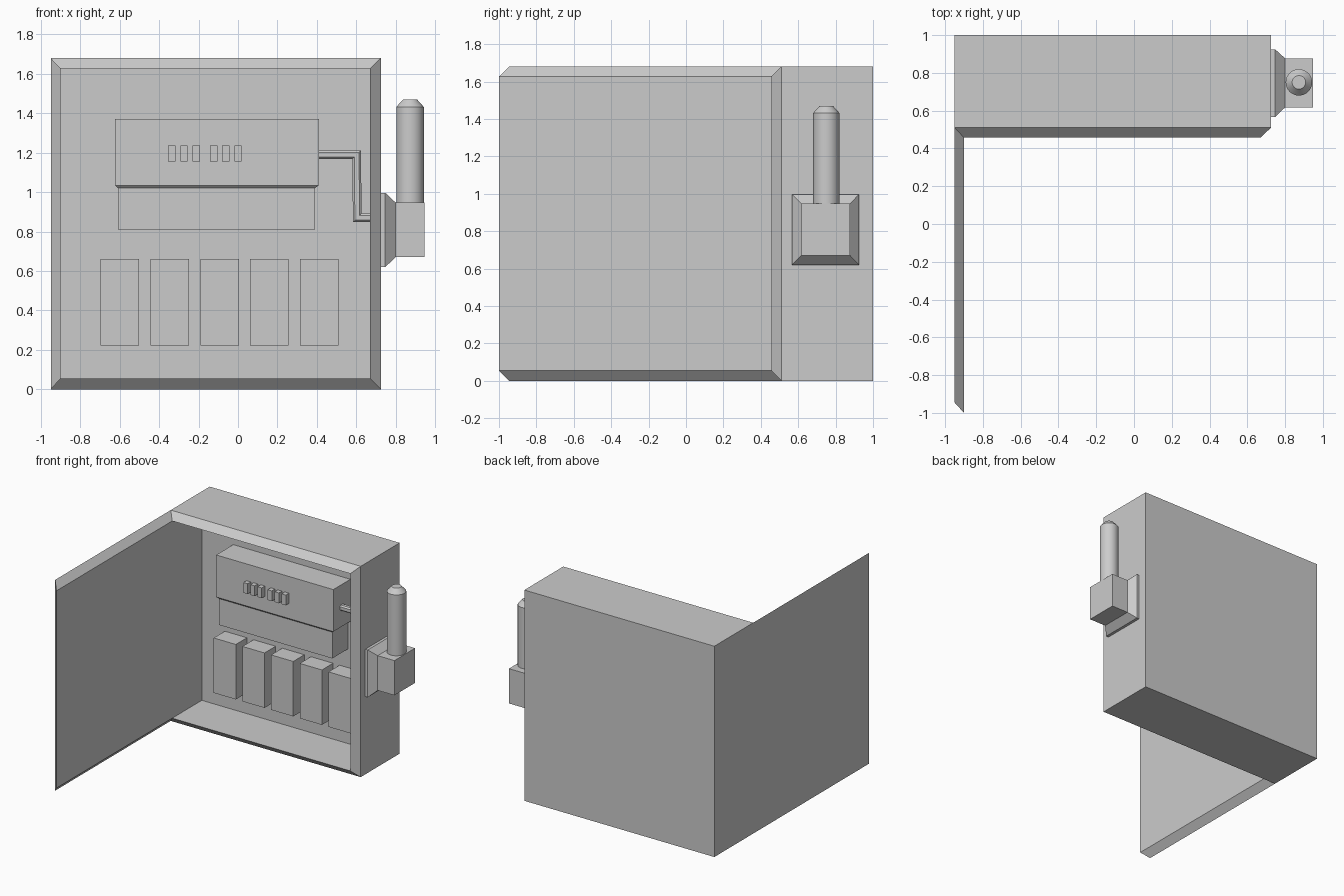
import bpy, bmesh, math
from mathutils import Vector

if "Cube" in bpy.data.objects:
    bpy.data.objects.remove(bpy.data.objects["Cube"])

BACK = 0.83  # inner back panel


def finish(name, bm):
    bmesh.ops.recalc_face_normals(bm, faces=bm.faces[:])
    me = bpy.data.meshes.new(name)
    bm.to_mesh(me)
    bm.free()
    ob = bpy.data.objects.new(name, me)
    bpy.context.collection.objects.link(ob)
    return ob


def skin(name, rings):
    """Bridge closed rings of points and cap both ends."""
    bm = bmesh.new()
    vs = [[bm.verts.new(p) for p in r] for r in rings]
    n = len(rings[0])
    for a, b in zip(vs, vs[1:]):
        for i in range(n):
            j = (i + 1) % n
            bm.faces.new((a[i], a[j], b[j], b[i]))
    bm.faces.new(vs[0][::-1])
    bm.faces.new(vs[-1])
    return finish(name, bm)


def loft(name, axis, rects):
    """Rectangles (a0, a1, b0, b1, position along axis) joined in order."""
    rings = []
    for a0, a1, b0, b1, c in rects:
        ring = []
        for a, b in ((a0, b0), (a1, b0), (a1, b1), (a0, b1)):
            p = [a, b]
            p.insert("xyz".index(axis), c)
            ring.append(p)
        rings.append(ring)
    return skin(name, rings)


def box(name, x0, x1, y0, y1, z0, z1):
    return loft(name, 'z', [(x0, x1, y0, y1, z0), (x0, x1, y0, y1, z1)])


# Hollow cabinet with bevelled front rim
outer = (-0.95, 0.725, 0.0, 1.68)
inner = (-0.90, 0.67, 0.055, 1.627)
loft("cabinet", 'y', [(*outer, 1.0), (*outer, 0.51), (*inner, 0.457), (*inner, BACK)])

# Open door with mitred edges
loft("door", 'x', [(-0.945, 0.51, 0.0, 1.68, -0.95),
                   (-1.0, 0.457, 0.055, 1.627, -0.90)])

# Main breaker housing, stepped in underneath
low, high = (-0.61, 0.39, 0.63, BACK), (-0.623, 0.41, 0.615, BACK)
loft("main_housing", 'z', [(*low, 0.81), (*low, 1.02), (*high, 1.035), (*high, 1.37)])

# Two groups of three small switches
for g in range(2):
    for i in range(3):
        x = -0.355 + g * 0.213 + i * 0.062
        box(f"switch_{g * 3 + i + 1}", x, x + 0.037, 0.575, 0.62, 1.155, 1.237)

# Row of fuse blocks
for i in range(5):
    x = -0.697 + i * 0.253
    box(f"fuse_block_{i + 1}", x, x + 0.195, 0.69, BACK, 0.222, 0.66)

# Conduit from the housing to the side wall, swept with mitred corners
h = 0.022
section = [(h, .012), (.012, h), (-.012, h), (-h, .012),
           (-h, -.012), (-.012, -h), (.012, -h), (h, -.012)]
path = [Vector(p) for p in ((0.40, 1.19), (0.602, 1.19), (0.605, 0.87), (0.68, 0.87))]
rings = []
for i, p in enumerate(path):
    d = [(b - a).normalized() for a, b in zip(path, path[1:])]
    d0, d1 = d[max(i - 1, 0)], d[min(i, len(d) - 1)]
    n0, n1 = Vector((-d0.y, d0.x)), Vector((-d1.y, d1.x))
    m = (n0 + n1) / (1 + n0.dot(n1))
    rings.append([(p.x + m.x * u, 0.72 + v, p.y + m.y * u) for u, v in section])
skin("conduit", rings)

# Side mount: flared flange running into a block
flange, block = (0.567, 0.925, 0.62, 0.997), (0.617, 0.877, 0.67, 0.947)
loft("lever_mount", 'x', [(*flange, 0.72), (*flange, 0.747), (*block, 0.80), (*block, 0.947)])

# Round lever with chamfered tip
N = 32
lever = skin("lever", [[(0.873 + r * math.cos(2 * math.pi * k / N),
                         0.75 + r * math.sin(2 * math.pi * k / N), z) for k in range(N)]
                       for r, z in ((0.07, 0.94), (0.07, 1.432), (0.036, 1.47))])
bpy.context.view_layer.objects.active = lever
lever.select_set(True)
bpy.ops.object.shade_smooth_by_angle(angle=math.radians(30))
